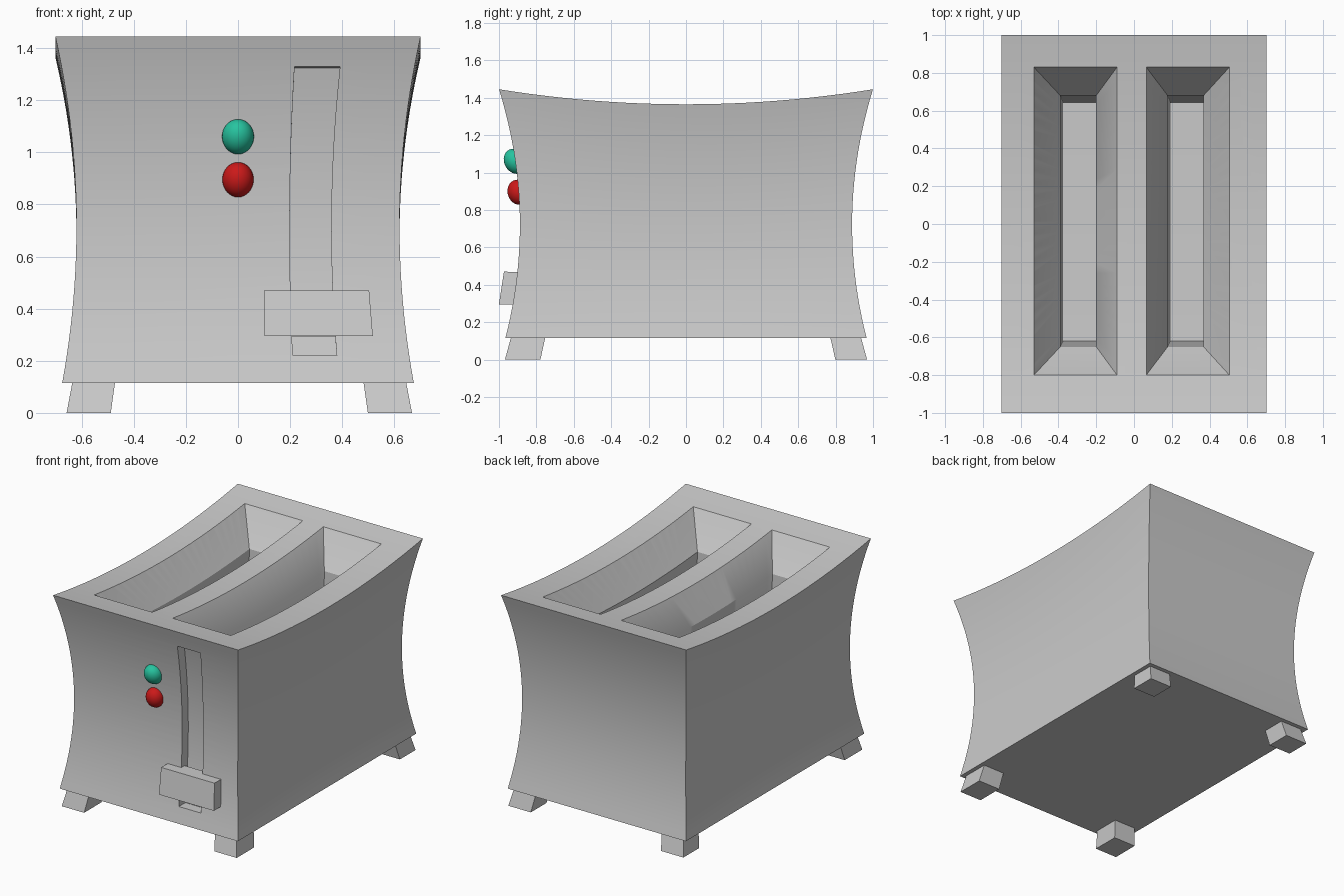
import bpy, bmesh, math
from mathutils import Vector

if "Cube" in bpy.data.objects:
    bpy.data.objects.remove(bpy.data.objects["Cube"])

BOTTOM, TOP, SAG = 0.115, 1.445, 0.08


def sag(y, z):
    # top surface dips in the middle, fading out towards the base
    t = max(0.0, (z - BOTTOM) / (TOP - BOTTOM))
    return z - SAG * t * max(0.0, 1 - y * y)


def pinch(x, y, z):
    # waisted shape shared by the body and everything attached to it
    fx = (0.62 + 0.152 * (z - 0.715) ** 2) / 0.7
    fy = 0.888 + 0.212 * (z - 0.72) ** 2
    return Vector((x * fx, y * fy, sag(y, z)))


def finish(name, bm):
    bmesh.ops.recalc_face_normals(bm, faces=bm.faces)
    me = bpy.data.meshes.new(name)
    bm.to_mesh(me)
    bm.free()
    ob = bpy.data.objects.new(name, me)
    bpy.context.collection.objects.link(ob)
    return ob


def loft(name, rings, warp, ny=1, nz=1):
    """Stack of rectangles (x0, x1, y0, y1, z), subdivided and warped."""
    levels = []
    for a, b in zip(rings, rings[1:]):
        for k in range(nz):
            levels.append([p + (q - p) * k / nz for p, q in zip(a, b)])
    levels.append(rings[-1])
    bm = bmesh.new()
    rows = []
    for x0, x1, y0, y1, z in levels:
        ys = [y0 + (y1 - y0) * i / ny for i in range(ny + 1)]
        pts = [(x0, y) for y in ys] + [(x1, y) for y in reversed(ys)]
        rows.append([bm.verts.new(warp(x, y, z)) for x, y in pts])
    n = len(rows[0])
    for a, b in zip(rows, rows[1:]):
        for i in range(n):
            j = (i + 1) % n
            bm.faces.new((a[i], a[j], b[j], b[i]))
    for r in (rows[0], rows[-1]):
        for i in range(ny):
            bm.faces.new((r[i], r[i + 1], r[n - 2 - i], r[n - 1 - i]))
    return finish(name, bm)


def box(name, x0, x1, y0, y1, z0, z1, ny=1, nz=1):
    return loft(name, [(x0, x1, y0, y1, z0), (x0, x1, y0, y1, z1)], pinch, ny, nz)


def smooth(ob):
    bpy.ops.object.select_all(action='DESELECT')
    ob.select_set(True)
    bpy.context.view_layer.objects.active = ob
    bpy.ops.object.shade_smooth_by_angle(angle=math.radians(30))


# Main body
body = box("body", -0.7, 0.7, -1, 1, BOTTOM, TOP, 24, 24)

# Bread slots (funnel then shaft) and lever groove
cutters = []
for i, dx in enumerate((0.0, 0.595)):
    rings = [(-0.375, -0.195, -0.62, 0.64, 0.42),
             (-0.39, -0.20, -0.65, 0.68, 1.24),
             (-0.53, -0.09, -0.80, 0.83, TOP),
             (-0.55, -0.07, -0.82, 0.85, 1.48)]
    rings = [(r[0] + dx * (1 if k > 1 else 0.955), r[1] + dx * (1 if k > 1 else 0.955)) + r[2:]
             for k, r in enumerate(rings)]
    cutters.append(loft(f"slot_cutter_{i}", rings,
                        lambda x, y, z: Vector((x, y, sag(y, z))), 24))
cutters.append(box("groove_cutter", 0.224, 0.404, -1.1, -0.925, 0.22, 1.335, 1, 20))

bpy.context.view_layer.objects.active = body
for c in cutters:
    m = body.modifiers.new("cut", 'BOOLEAN')
    m.operation, m.solver, m.object = 'DIFFERENCE', 'EXACT', c
    bpy.ops.object.modifier_apply(modifier=m.name)
for c in cutters:
    bpy.data.objects.remove(c, do_unlink=True)
smooth(body)

# Lever handle
box("lever", 0.11, 0.56, -1.08, -0.96, 0.295, 0.47)

# Feet
for sy, y0, y1 in (("front", -0.97, -0.78), ("back", 0.80, 0.97)):
    for sx, x0, x1 in (("left", -0.66, -0.49), ("right", 0.50, 0.67)):
        box(f"{sy}_{sx}_foot", x0, x1, y0, y1, 0.0, BOTTOM)

# Indicator buttons
for name, z, col in (("green_button", 1.06, (0.02, 0.55, 0.35, 1)),
                     ("red_button", 0.895, (0.6, 0.01, 0.01, 1))):
    bm = bmesh.new()
    bmesh.ops.create_uvsphere(bm, u_segments=32, v_segments=16, radius=0.067)
    for v in bm.verts:
        v.co = pinch(v.co.x, v.co.y - 1.0, v.co.z + z)
    ob = finish(name, bm)
    mat = bpy.data.materials.new(name)
    mat.diffuse_color = col
    mat.use_nodes = True
    mat.node_tree.nodes["Principled BSDF"].inputs["Base Color"].default_value = mat.diffuse_color
    ob.data.materials.append(mat)
    smooth(ob)
